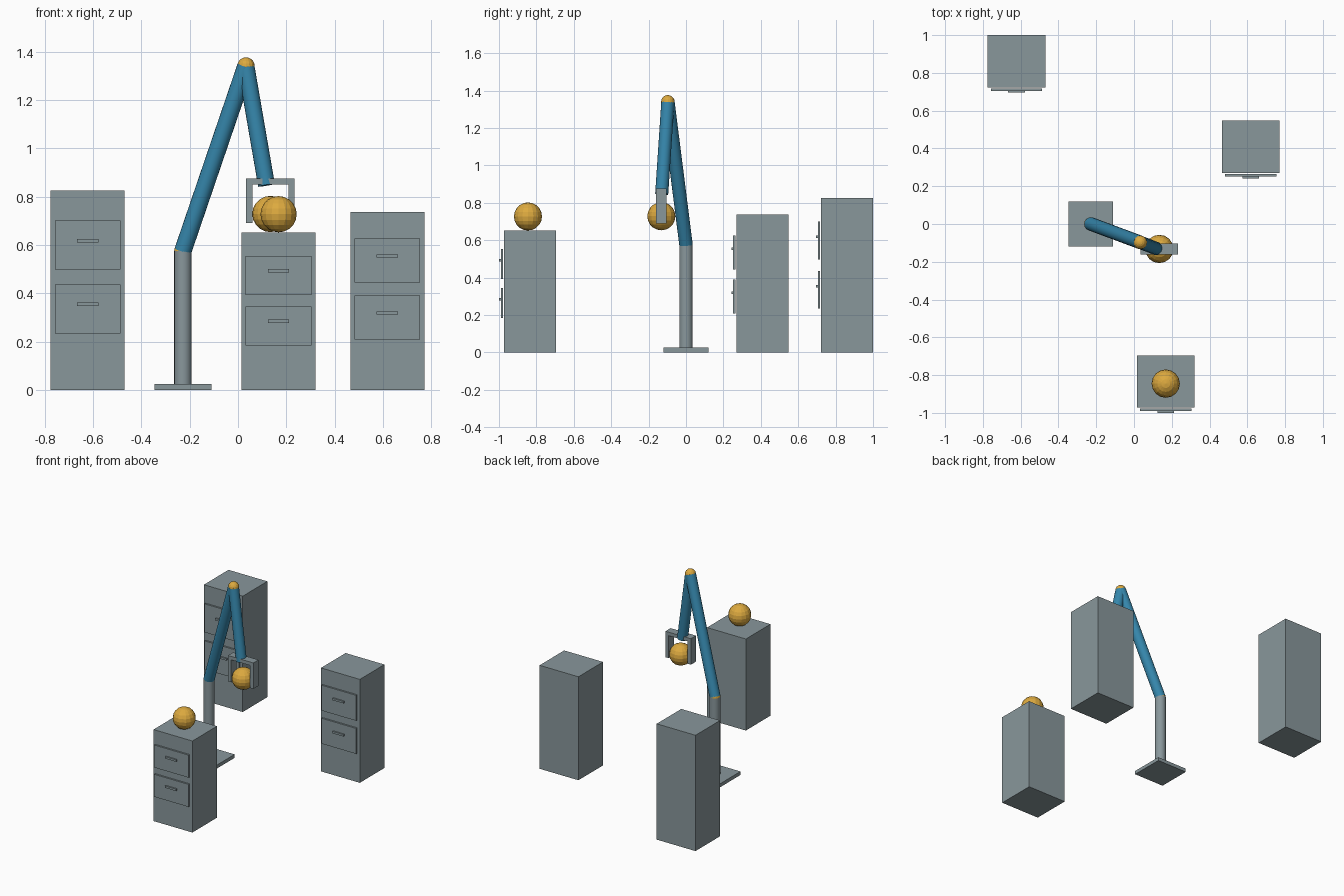
import bpy, math
from mathutils import Vector

if "Cube" in bpy.data.objects:
    bpy.data.objects.remove(bpy.data.objects["Cube"])


def material(name, rgb):
    m = bpy.data.materials.new(name)
    m.diffuse_color = (*rgb, 1.0)
    m.use_nodes = True
    m.node_tree.nodes["Principled BSDF"].inputs["Base Color"].default_value = m.diffuse_color
    return m


GREY = material("slate_grey", (0.25, 0.31, 0.33))
BLUE = material("arm_blue", (0.036, 0.24, 0.41))
GOLD = material("ball_gold", (0.72, 0.40, 0.05))


def finish(name, mat):
    ob = bpy.context.object
    ob.name = name
    ob.data.materials.append(mat)
    return ob


def box(name, x, y, z, mat=GREY):
    """Box from (min, max) pairs."""
    mid = [(a + b) / 2 for a, b in (x, y, z)]
    bpy.ops.mesh.primitive_cube_add(size=1, location=mid)
    ob = finish(name, mat)
    ob.scale = [b - a for a, b in (x, y, z)]
    bpy.ops.object.transform_apply(location=False, rotation=False, scale=True)
    return ob


def ball(name, centre, radius, segments=16, rings=10):
    bpy.ops.mesh.primitive_uv_sphere_add(segments=segments, ring_count=rings,
                                         radius=radius, location=centre)
    return finish(name, GOLD)


def rod(name, start, end, radius, mat):
    a, b = Vector(start), Vector(end)
    bpy.ops.mesh.primitive_cylinder_add(vertices=20, radius=radius, depth=(b - a).length,
                                        location=(a + b) / 2)
    ob = finish(name, mat)
    ob.rotation_euler = (b - a).to_track_quat('Z', 'Y').to_euler()
    bpy.ops.object.shade_smooth_by_angle(angle=math.radians(30))
    return ob


# Cabinets with two drawers and handles each
def cabinet(name, cx, front, height):
    box(name + "_body", (cx - 0.153, cx + 0.153), (front, front + 0.277), (0, height))
    for label, level in (("lower", 0.406), ("upper", 0.726)):
        z, half = level * height, 0.123 * height
        box(f"{name}_{label}_drawer", (cx - 0.136, cx + 0.136),
            (front - 0.018, front - 0.006), (z - half, z + half))
        hz = z + 0.019
        box(f"{name}_{label}_handle", (cx - 0.044, cx + 0.044),
            (front - 0.028, front - 0.018), (hz - 0.007, hz + 0.007))


cabinet("tall_cabinet", -0.622, 0.723, 0.825)
cabinet("middle_cabinet", 0.618, 0.27, 0.737)
cabinet("short_cabinet", 0.168, -0.972, 0.652)

# Arm: base plate, post, two links and their joints
shoulder = (-0.228, 0.0, 0.575)
elbow = (0.033, -0.097, 1.34)
wrist = (0.118, -0.13, 0.847)
box("base_plate", (-0.346, -0.11), (-0.119, 0.119), (0, 0.025))
rod("post", (-0.228, 0, 0.02), shoulder, 0.036, GREY)
rod("upper_arm", shoulder, elbow, 0.036, BLUE)
rod("forearm", elbow, wrist, 0.035, BLUE)
for joint, place in (("shoulder_joint", shoulder), ("elbow_joint", elbow)):
    ball(joint, place, 0.036)

# Gripper holding a ball
gx, gy = 0.134, -0.132
box("gripper_bar", (gx - 0.1, gx + 0.1), (gy - 0.029, gy + 0.029), (0.85, 0.875))
for side, s in (("left", -1), ("right", 1)):
    fx = gx + s * 0.0875
    box(side + "_finger", (fx - 0.0125, fx + 0.0125), (gy - 0.029, gy + 0.029), (0.69, 0.852))
ball("held_ball", (gx, gy, 0.728), 0.075)

# Ball resting on the short cabinet
ball("resting_ball", (0.168, -0.845, 0.727), 0.075)
